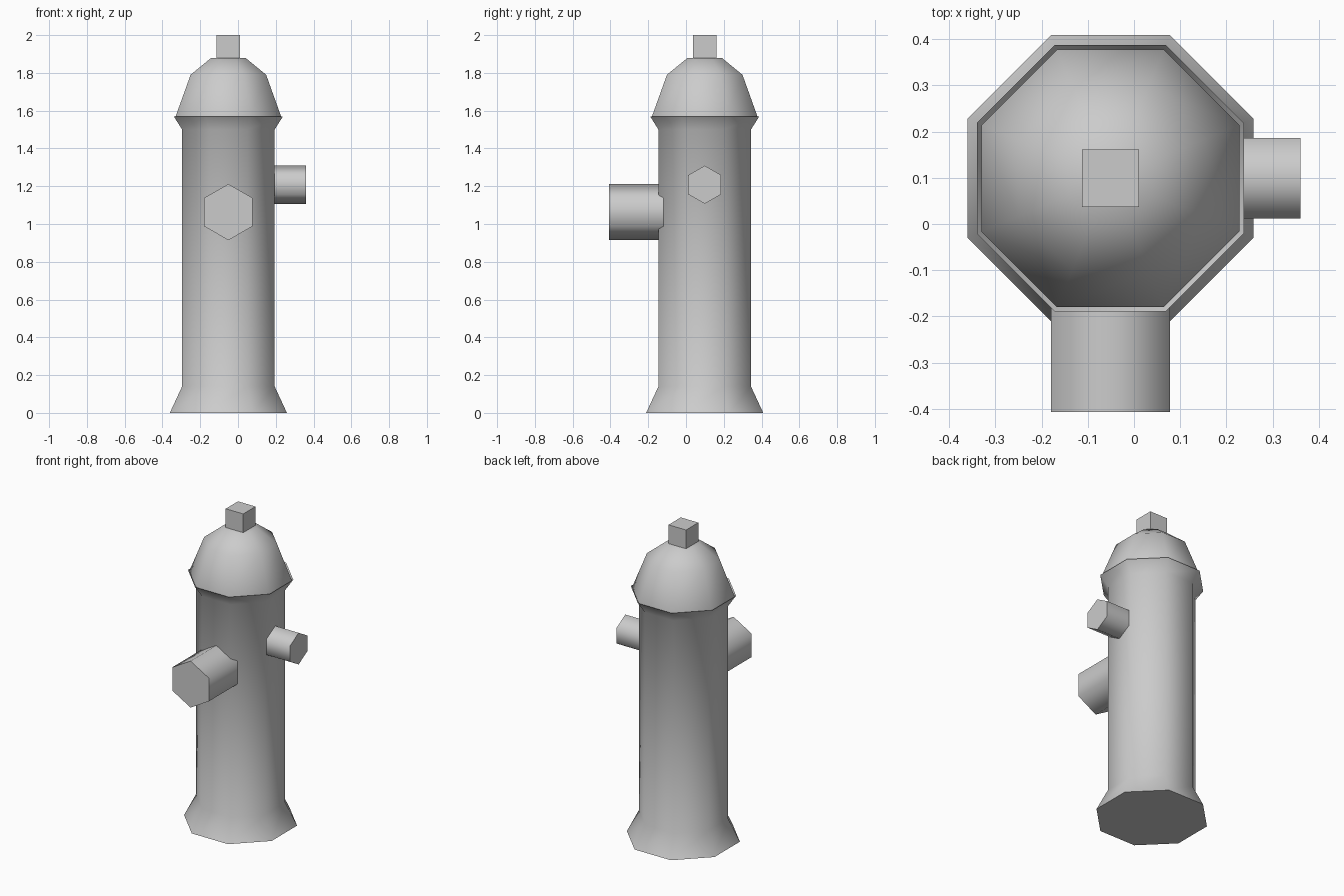
import bpy, bmesh, math
from mathutils import Matrix, Vector

if "Cube" in bpy.data.objects:
    bpy.data.objects.remove(bpy.data.objects["Cube"], do_unlink=True)

AXIS = Vector((-0.051, 0.099, 0))  # centre line of the hydrant

grey = bpy.data.materials.new("light_grey")
grey.use_nodes = True
GREY = (0.6, 0.6, 0.6, 1)
grey.diffuse_color = GREY
grey.node_tree.nodes["Principled BSDF"].inputs["Base Color"].default_value = GREY


def finish(name, bm, matrix):
    """Turn a bmesh into a smooth-shaded object with sharp corners kept."""
    bmesh.ops.recalc_face_normals(bm, faces=bm.faces)
    bm.transform(matrix)
    mesh = bpy.data.meshes.new(name)
    bm.to_mesh(mesh)
    bm.free()
    mesh.materials.append(grey)
    obj = bpy.data.objects.new(name, mesh)
    bpy.context.collection.objects.link(obj)
    bpy.ops.object.select_all(action='DESELECT')
    obj.select_set(True)
    bpy.context.view_layer.objects.active = obj
    bpy.ops.object.shade_smooth_by_angle(angle=math.radians(65))
    return obj


def lathe(name, profile, sides, matrix, cap_start=True, cap_end=True):
    """Stack polygon rings of (distance to flat side, height) along z."""
    bm = bmesh.new()
    rings = []
    for apothem, z in profile:
        r = apothem / math.cos(math.pi / sides)
        angles = [(i + 0.5) * math.tau / sides for i in range(sides)]
        rings.append([bm.verts.new((r * math.cos(a), r * math.sin(a), z)) for a in angles])
    for low, high in zip(rings, rings[1:]):
        for i in range(sides):
            j = (i + 1) % sides
            bm.faces.new((low[i], low[j], high[j], high[i]))
    if cap_start:
        bm.faces.new(rings[0][::-1])
    if cap_end:
        bm.faces.new(rings[-1])
    return finish(name, bm, matrix)


centre = Matrix.Translation(AXIS)

# Octagonal barrel with flared foot and open flared collar
lathe("barrel", [(0.31, 0), (0.245, 0.14), (0.245, 1.5), (0.289, 1.57)], 8, centre,
      cap_end=False)

# Bonnet sitting just inside the collar
lathe("bonnet", [(0.279, 1.555), (0.279, 1.57), (0.2, 1.79), (0.09, 1.88)], 8, centre,
      cap_start=False)

# Square operating nut
lathe("top_nut", [(0.062, 1.875), (0.062, 2.0)], 4, centre)

# Hexagonal outlets, points up: large one in front, small one on the left
front_turn = Matrix.Rotation(math.pi / 2, 4, 'X')
lathe("front_outlet", [(0.129, 0.1), (0.129, 0.506)], 6,
      Matrix.Translation(AXIS + Vector((0, 0, 1.063))) @ front_turn)
left_turn = Matrix.Rotation(math.pi / 2, 4, 'Z') @ front_turn
lathe("left_outlet", [(0.0875, 0.1), (0.0875, 0.411)], 6,
      Matrix.Translation(AXIS + Vector((0, 0, 1.208))) @ left_turn)
